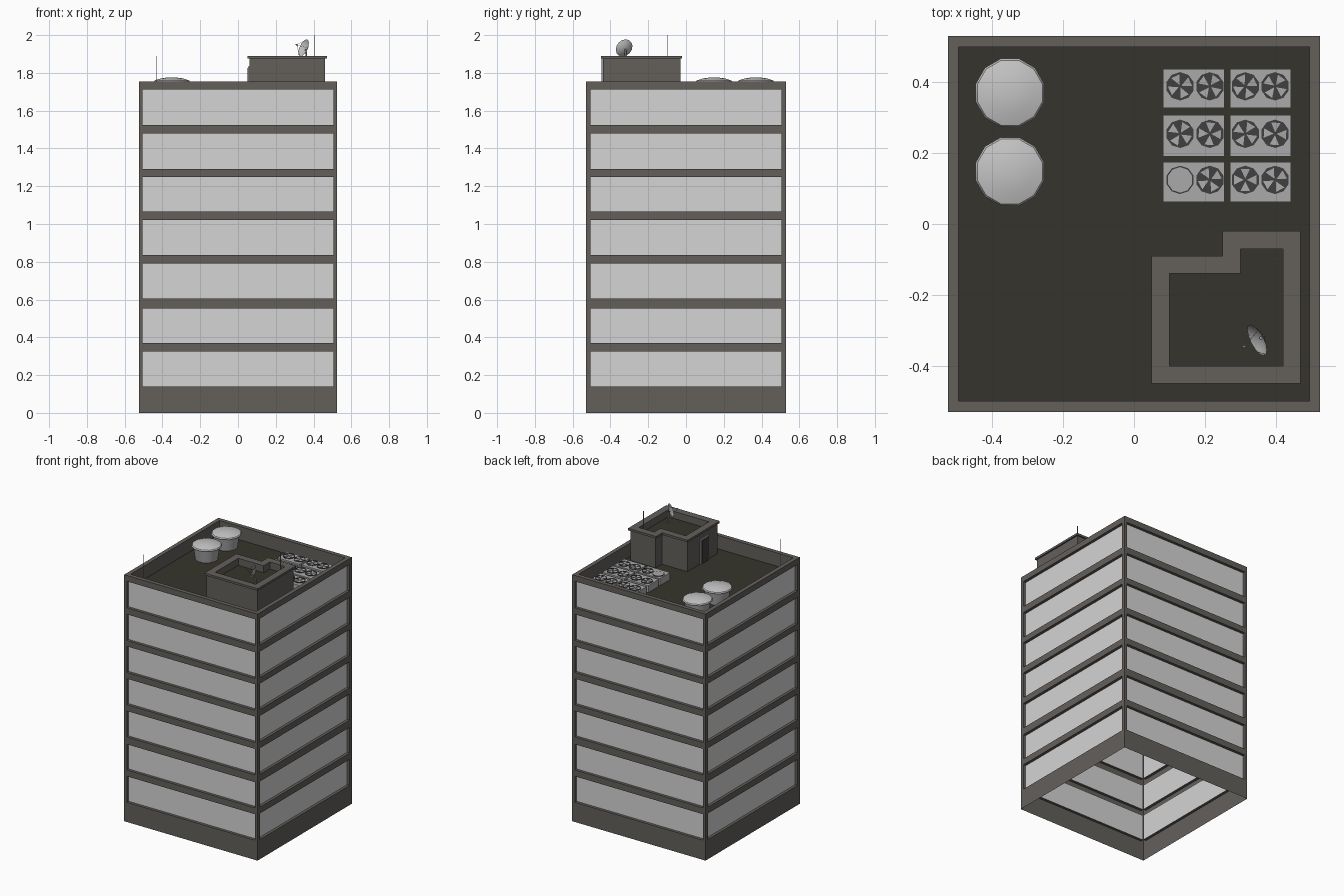
import bpy, bmesh, math
from mathutils import Vector, Matrix

if "Cube" in bpy.data.objects:
    bpy.data.objects.remove(bpy.data.objects["Cube"])


def mat(name, rgb):
    m = bpy.data.materials.new(name)
    m.diffuse_color = (*rgb, 1)
    m.use_nodes = True
    m.node_tree.nodes["Principled BSDF"].inputs["Base Color"].default_value = m.diffuse_color
    return m


CONCRETE = mat("concrete", (0.125, 0.115, 0.105))
ROOF = mat("roof_felt", (0.036, 0.034, 0.025))
GLASS = mat("pale_glass", (0.66, 0.66, 0.66))
METAL = mat("light_metal", (0.55, 0.55, 0.55))
UNIT = mat("unit_grey", (0.40, 0.40, 0.40))
DARK = mat("dark_metal", (0.05, 0.05, 0.05))

FLOOR, TOP = 1.66, 1.755
HX, HY = 0.525, 0.53


def finish(bm, name, mats, smooth=False):
    me = bpy.data.meshes.new(name)
    bm.to_mesh(me)
    bm.free()
    for m in mats:
        me.materials.append(m)
    ob = bpy.data.objects.new(name, me)
    bpy.context.collection.objects.link(ob)
    if smooth:
        bpy.ops.object.select_all(action='DESELECT')
        ob.select_set(True)
        bpy.context.view_layer.objects.active = ob
        bpy.ops.object.shade_smooth_by_angle(angle=math.radians(35))
    return ob


def quad(bm, pts, mi=0):
    f = bm.faces.new([bm.verts.new(p) for p in pts])
    f.material_index = mi
    return f


def loft(bm, rings, cap=None):
    """Join equal-length rings; optional cap on the last with a material index."""
    vs = [[bm.verts.new(p) for p in r] for r in rings]
    n = len(vs[0])
    for a, b in zip(vs, vs[1:]):
        for i in range(n):
            j = (i + 1) % n
            bm.faces.new((a[i], a[j], b[j], b[i]))
    if cap is not None:
        bm.faces.new(vs[-1]).material_index = cap


def circle(r, z, n, cx=0, cy=0):
    return [(cx + r * math.cos(2 * math.pi * (i + .5) / n),
             cy + r * math.sin(2 * math.pi * (i + .5) / n), z) for i in range(n)]


def box(bm, x0, x1, y0, y1, z0, z1):
    loft(bm, [[(x0, y0, z), (x1, y0, z), (x1, y1, z), (x0, y1, z)] for z in (z0, z1)], 0)


def rod(bm, a, b, r, n=6):
    a, b = Vector(a), Vector(b)
    q = (b - a).to_track_quat('Z', 'Y')
    loft(bm, [[p + q @ Vector(c) for c in circle(r, 0, n)] for p in (a, b)], 0)


# tower facades: hollow skin with recessed window bands
bands = [(0.14, 0.325), (0.37, 0.553), (0.605, 0.79), (0.835, 1.02),
         (1.065, 1.25), (1.292, 1.478), (1.525, 1.713)]
HW, DEPTH, COLS, ROWS = 0.505, 0.02, 24, 6
wall, win = bmesh.new(), bmesh.new()
for side in range(4):
    d, w = (HY, HX) if side % 2 == 0 else (HX, HY)
    rot = Matrix.Rotation(side * math.pi / 2, 3, 'Z')

    def P(u, z, depth=0):
        return rot @ Vector((u, depth - d, z))

    def flat(bm, u0, u1, z0, z1, depth=0):
        return quad(bm, [P(u0, z0, depth), P(u1, z0, depth), P(u1, z1, depth), P(u0, z1, depth)])

    edges = [0] + [z for b in bands for z in b] + [TOP]
    for z0, z1 in zip(edges[::2], edges[1::2]):        # spandrels
        flat(wall, -w, w, z0, z1)
    for z0, z1 in bands:
        flat(wall, -w, -HW, z0, z1)                    # corner piers
        flat(wall, HW, w, z0, z1)
        c = [(-HW, z0), (HW, z0), (HW, z1), (-HW, z1)]
        for (ua, za), (ub, zb) in zip(c, c[1:] + c[:1]):   # reveals
            quad(wall, [P(ua, za), P(ub, zb), P(ub, zb, DEPTH), P(ua, za, DEPTH)])
        du, dz = 2 * HW / COLS, (z1 - z0) / ROWS
        for i in range(COLS):                          # pane cells
            for k in range(ROWS):
                u, z = -HW + i * du, z0 + k * dz
                flat(win, u, u + du, z, z + dz, DEPTH)

# parapet and roof deck
rect = lambda o, z: [(-HX + o, -HY + o, z), (HX - o, -HY + o, z),
                     (HX - o, HY - o, z), (-HX + o, HY - o, z)]
loft(wall, [rect(0, TOP), rect(0.03, TOP), rect(0.03, FLOOR)], 1)
bmesh.ops.remove_doubles(wall, verts=wall.verts, dist=1e-5)
finish(wall, "tower_walls", [CONCRETE, ROOF])

# window panes sunk into mullions
panes = win.faces[:]
bmesh.ops.inset_individual(win, faces=panes, thickness=0.0045, depth=-0.003)
for f in panes:
    f.material_index = 1
finish(win, "windows", [CONCRETE, GLASS])


# L-shaped roof house with overhanging rim
def ell(o, z):
    x0, x1, xm = 0.05 + o, 0.47 - o, 0.25 + o
    y0, y1, ym = -0.45 + o, -0.02 - o, -0.09 - o
    return [(x0, y0, z), (x1, y0, z), (x1, y1, z), (xm, y1, z), (xm, ym, z), (x0, ym, z)]


bm = bmesh.new()
loft(bm, [ell(.01, FLOOR), ell(.01, 1.875), ell(0, 1.875), ell(0, 1.89),
          ell(.05, 1.89), ell(.05, 1.84)], 1)
finish(bm, "roof_house", [CONCRETE, ROOF])

# door with frame
bm = bmesh.new()
box(bm, 0.053, 0.061, -0.335, -0.245, FLOOR, 1.835)
finish(bm, "door_frame", [UNIT])
bm = bmesh.new()
box(bm, 0.050, 0.054, -0.325, -0.255, FLOOR, 1.825)
finish(bm, "door", [DARK])

# round tanks with shallow domed lids
for k, cy in enumerate((0.37, 0.148)):
    bm = bmesh.new()
    loft(bm, [circle(r, z, 12, -0.35, cy) for r, z in ((.075, FLOOR), (.088, 1.75))])
    finish(bm, f"tank_body_{k}", [UNIT], True)
    bm = bmesh.new()
    loft(bm, [circle(r, z, 12, -0.35, cy) for r, z in
              ((.085, 1.748), (.1, 1.752), (.095, 1.76), (.06, 1.771), (.02, 1.776))], 0)
    finish(bm, f"tank_lid_{k}", [METAL], True)

# cooling units with twin fans
body, well, blades = bmesh.new(), bmesh.new(), bmesh.new()
ZT = 1.71
for r, (y0, y1) in enumerate(((0.062, 0.175), (0.19, 0.307), (0.327, 0.438))):
    for c, (x0, x1) in enumerate(((0.082, 0.256), (0.271, 0.443))):
        box(body, x0, x1, y0, y1, FLOOR, ZT)
        for s in (0, 1):
            cx, cy = (0.13, 0.314)[c] + s * 0.084, (y0 + y1) / 2 + 0.006
            loft(well, [circle(.040, ZT - .002, 10, cx, cy), circle(.040, ZT + .004, 10, cx, cy),
                        circle(.036, ZT + .004, 10, cx, cy), circle(.036, ZT + .001, 10, cx, cy)], 0)
            if r == c == s == 0:                       # one covered fan
                loft(blades, [circle(.036, z, 10, cx, cy) for z in (ZT + .001, ZT + .004)], 0)
                continue
            for b in range(4):
                a = b * math.pi / 2 + r + s * 0.5
                quad(blades, [(cx + q * math.cos(a + t), cy + q * math.sin(a + t), ZT + h)
                              for q, t, h in ((.004, 0, .002), (.034, -.4, .002), (.034, .4, .004))])
finish(body, "cooling_units", [UNIT])
finish(well, "fan_wells", [DARK])
finish(blades, "fan_blades", [UNIT])

# satellite dish with feed and stand
n = Vector((-0.80, -0.42, 0.36)).normalized()
c = Vector((0.352, -0.325, 1.93))
q = n.to_track_quat('Z', 'Y')
bm = bmesh.new()
loft(bm, [[c + q @ Vector(p) for p in circle(r, z, 14)] for r, z in
          ((.049, .006), (.036, -.002), (.018, -.008), (.004, -.01))], 0)
finish(bm, "dish", [METAL], True)
bm = bmesh.new()
rod(bm, (0.365, -0.318, 1.84), c - n * 0.008, 0.005)
for k in range(3):
    a = k * 2 * math.pi / 3
    rod(bm, c + q @ Vector((.046 * math.cos(a), .046 * math.sin(a), .005)), c + n * 0.05, 0.001, 4)
rod(bm, c + n * 0.045, c + n * 0.055, 0.004)
finish(bm, "dish_stand", [UNIT])

# thin masts
bm = bmesh.new()
rod(bm, (-0.432, -0.445, FLOOR), (-0.432, -0.445, 1.89), 0.002)
rod(bm, (0.403, -0.097, 1.84), (0.403, -0.097, 2.0), 0.002)
finish(bm, "masts", [UNIT])
